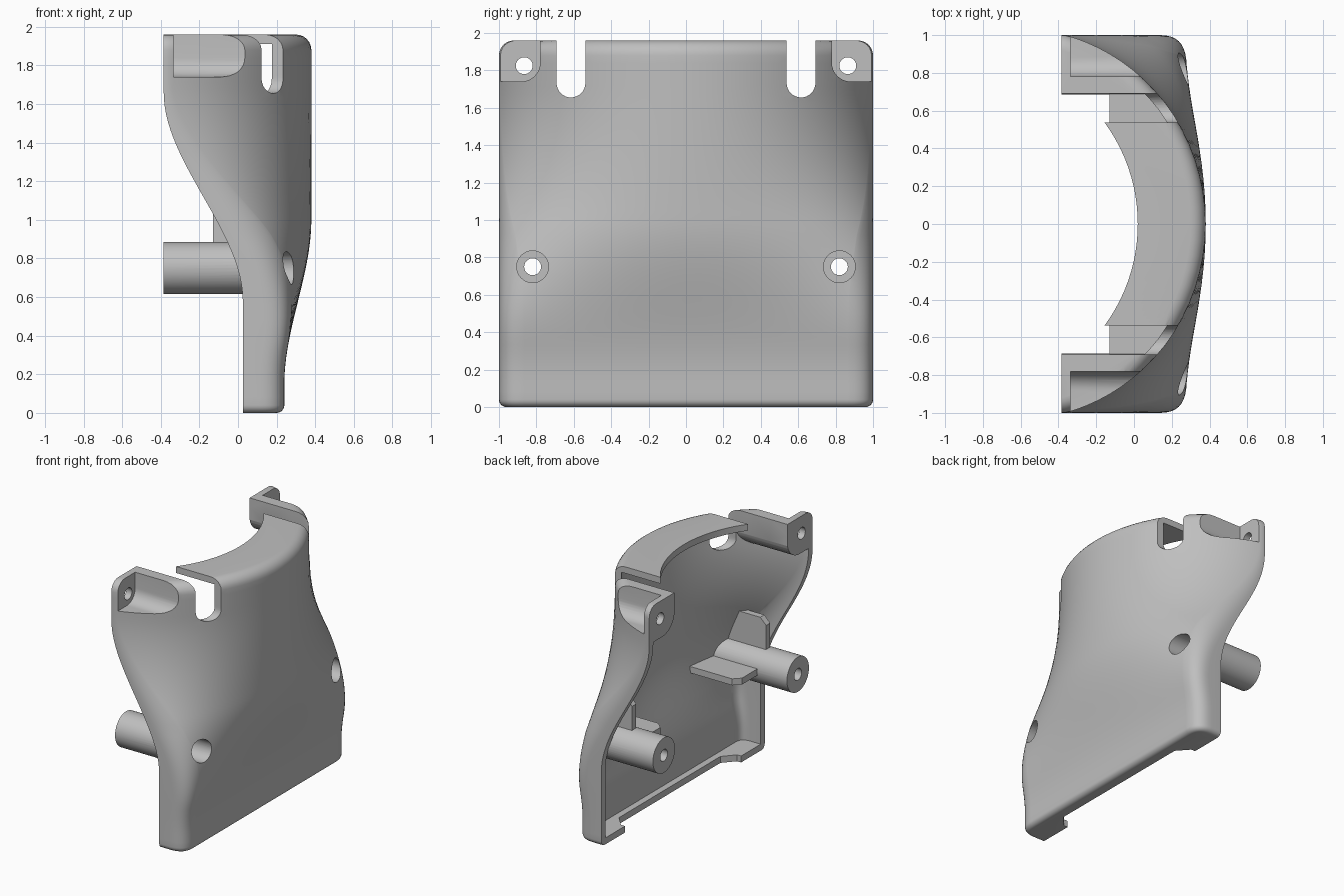
import bpy, bmesh, math
from mathutils import Vector

cube = bpy.data.objects.get("Cube")
if cube:
    bpy.data.objects.remove(cube, do_unlink=True)

HEIGHT = 1.96
WALL = 0.05
TOP_R, BOTTOM_R = 0.08, 0.04
BOSS_Y, BOSS_Z = 0.82, 0.75


def new_object(name, bm):
    bmesh.ops.triangulate(bm, faces=bm.faces)
    bmesh.ops.recalc_face_normals(bm, faces=bm.faces)
    mesh = bpy.data.meshes.new(name)
    bm.to_mesh(mesh)
    bm.free()
    obj = bpy.data.objects.new(name, mesh)
    bpy.context.collection.objects.link(obj)
    return obj


def skin(name, rings):
    """Closed solid through a list of matching rings."""
    bm = bmesh.new()
    loops = [[bm.verts.new(p) for p in ring] for ring in rings]
    n = len(loops[0])
    for a, b in zip(loops, loops[1:]):
        for i in range(n):
            j = (i + 1) % n
            bm.faces.new((a[i], a[j], b[j], b[i]))
    bm.faces.new(loops[0])
    bm.faces.new(loops[-1])
    return new_object(name, bm)


def prism_x(name, profile, x0, x1):
    return skin(name, [[(x, y, z) for y, z in profile] for x in (x0, x1)])


def prism_z(name, profile, z0, z1):
    return skin(name, [[(x, y, z) for x, y in profile] for z in (z0, z1)])


def prism_y(name, profile, y0, y1):
    return skin(name, [[(x, y, z) for x, z in profile] for y in (y0, y1)])


def arc(cy, cz, r, a0, a1, n):
    angles = [math.radians(a0 + (a1 - a0) * i / n) for i in range(n + 1)]
    return [(cy + r * math.cos(a), cz + r * math.sin(a)) for a in angles]


def rod(name, y, z, r, x0, x1):
    return prism_x(name, arc(y, z, r, 0, 352.5, 47), x0, x1)


def combine(target, tool, operation):
    """Apply a boolean, keep the result triangulated and drop the tool."""
    mod = target.modifiers.new("combine", "BOOLEAN")
    mod.object, mod.operation, mod.solver = tool, operation, "MANIFOLD"
    bpy.context.view_layer.update()
    graph = bpy.context.evaluated_depsgraph_get()
    mesh = bpy.data.meshes.new_from_object(target.evaluated_get(graph))
    bm = bmesh.new()
    bm.from_mesh(mesh)
    bmesh.ops.triangulate(bm, faces=bm.faces)
    bm.to_mesh(mesh)
    bm.free()
    target.modifiers.clear()
    target.data = mesh
    bpy.data.objects.remove(tool, do_unlink=True)


# Shape laws of the cover: rear rim, bulge and how far the plan bends to an arc
def ramp(z, lo, hi):
    t = min(1, max(0, (z - lo) / (hi - lo)))
    return t * t * (3 - 2 * t)


def rim_x(z):
    return 0.025 - 0.41 * ramp(z, 0.58, 1.66)


def outer_x(y, z):
    radius = 1.036
    drop = radius - math.sqrt(radius ** 2 - y * y)
    return 0.24 + 0.14 * ramp(z, 0.15, 1.0) - 0.97 * drop * ramp(z, 0.35, 1.7)


def section(z, inset, back):
    """Plan outline at a height, moved inwards by the inset."""
    corner = Vector((outer_x(1, z), 1))
    size = min(0.13, 0.8 * (corner.x - rim_x(z)))
    slope = (outer_x(0.97, z) - corner.x) / 0.03
    y_end = 1 - size / math.sqrt(1 + slope * slope)
    ys = [y_end * math.sin(math.pi / 2 * i / 18) for i in range(19)]
    pts = [Vector((outer_x(y, z), y)) for y in ys]
    start, end = pts[-1], corner - Vector((size, 0))
    for i in range(1, 9):
        t = i / 8
        pts.append(start * (1 - t) ** 2 + corner * 2 * t * (1 - t) + end * t * t)
    half = []
    for i, p in enumerate(pts):
        if i == 0:
            normal = Vector((1, 0))
        elif i == len(pts) - 1:
            normal = Vector((0, 1))
        else:
            d = (pts[i + 1] - pts[i - 1]).normalized()
            normal = Vector((d.y, -d.x))
        half.append(p - normal * inset)
    half.append(Vector((back, half[-1].y)))
    full = half[::-1] + [Vector((p.x, -p.y)) for p in half[1:]]
    return [(p.x, p.y, z) for p in full]


def edge_inset(z):
    for r, d in ((BOTTOM_R, z), (TOP_R, HEIGHT - z)):
        if d < r:
            return r - math.sqrt(max(0, r * r - (r - d) ** 2))
    return 0


def levels(lo, hi):
    return [lo + (hi - lo) * i / 44 for i in range(45)]


# Solid outer body with rounded top and bottom edges
bend = [math.radians(15 * i) for i in range(7)]
heights = [BOTTOM_R * (1 - math.cos(a)) for a in bend[:-1]]
heights += levels(BOTTOM_R, HEIGHT - TOP_R)
heights += [HEIGHT - TOP_R + TOP_R * math.sin(a) for a in bend[1:]]
cover = skin("cover_shell", [section(z, edge_inset(z), rim_x(z)) for z in heights])

# Cavity, leaving solid blocks around the screw pockets
cavity = skin("cavity", [section(z, WALL, -1) for z in levels(WALL, HEIGHT - WALL)])


def corner_profile(side, y, z, r):
    pts = [(1.2, 2.2), (y, 2.2)] + arc(y + r, z + r, r, 180, 270, 8) + [(1.2, z)]
    return [(side * a, b) for a, b in pts]


for side in (-1, 1):
    combine(cavity, prism_x("block", corner_profile(side, 0.688, 1.675, 0.15), -1.5, 1), "DIFFERENCE")
combine(cover, cavity, "DIFFERENCE")

# Hollow edge of the top flange
plan = [(-0.89 + math.sqrt(0.91 ** 2 - y * y), y) for y in [0.05 * i - 0.6 for i in range(25)]]
combine(cover, prism_z("flange_cut", [(-1, -0.6)] + plan + [(-1, 0.6)], 1.8, 2.1), "DIFFERENCE")

# Recess in the bottom lip, leaving a tab at each end
lip = [(-0.3, -0.71), (0.06, -0.71), (0.14, -0.62), (0.14, 0.62), (0.06, 0.71), (-0.3, 0.71)]
combine(cover, prism_z("lip_cut", lip, -0.1, 0.12), "DIFFERENCE")

for side in (-1, 1):
    # Screw pocket, its hole and the cable slot
    combine(cover, prism_x("pocket", corner_profile(side, 0.78, 1.74, 0.1), -0.335, 1), "DIFFERENCE")
    combine(cover, rod("tab_hole", side * 0.865, 1.825, 0.045, -0.6, -0.2), "DIFFERENCE")
    slot = [(0.538, 2.2)] + arc(0.615, 1.732, 0.077, 180, 360, 16) + [(0.692, 2.2)]
    combine(cover, prism_x("slot", [(side * y, z) for y, z in slot], -0.6, 1), "DIFFERENCE")

    # Screw boss with an upright fin and a level fin
    boss = rod("boss", side * BOSS_Y, BOSS_Z, 0.135, -0.385, 0.6)
    reach = 0.37
    fin = [(-0.13, 0), (-0.13, reach - 0.05), (-0.08, reach), (0.55, reach), (0.55, 0)]
    upright = prism_y("fin", [(x, BOSS_Z + s) for x, s in fin],
                      side * BOSS_Y - 0.025, side * BOSS_Y + 0.025)
    level = prism_z("fin", [(x, side * (BOSS_Y - s)) for x, s in fin], BOSS_Z - 0.025, BOSS_Z + 0.025)
    combine(boss, upright, "UNION")
    combine(boss, level, "UNION")
    limit = skin("limit", [section(z, 0.02, -1) for z in levels(0.3, 1.5)])
    combine(boss, limit, "INTERSECT")
    combine(cover, boss, "UNION")
    combine(cover, rod("counterbore", side * BOSS_Y, BOSS_Z, 0.085, -0.3, 1), "DIFFERENCE")
    combine(cover, rod("screw_hole", side * BOSS_Y, BOSS_Z, 0.045, -0.6, 0), "DIFFERENCE")

# Colour and shading
grey = bpy.data.materials.new("plain grey")
grey.use_nodes = True
colour = (0.52, 0.52, 0.52, 1)
grey.diffuse_color = colour
grey.node_tree.nodes["Principled BSDF"].inputs["Base Color"].default_value = colour
cover.data.materials.clear()
cover.data.materials.append(grey)
bpy.ops.object.select_all(action="DESELECT")
cover.select_set(True)
bpy.context.view_layer.objects.active = cover
bpy.ops.object.shade_smooth_by_angle(angle=math.radians(30))
